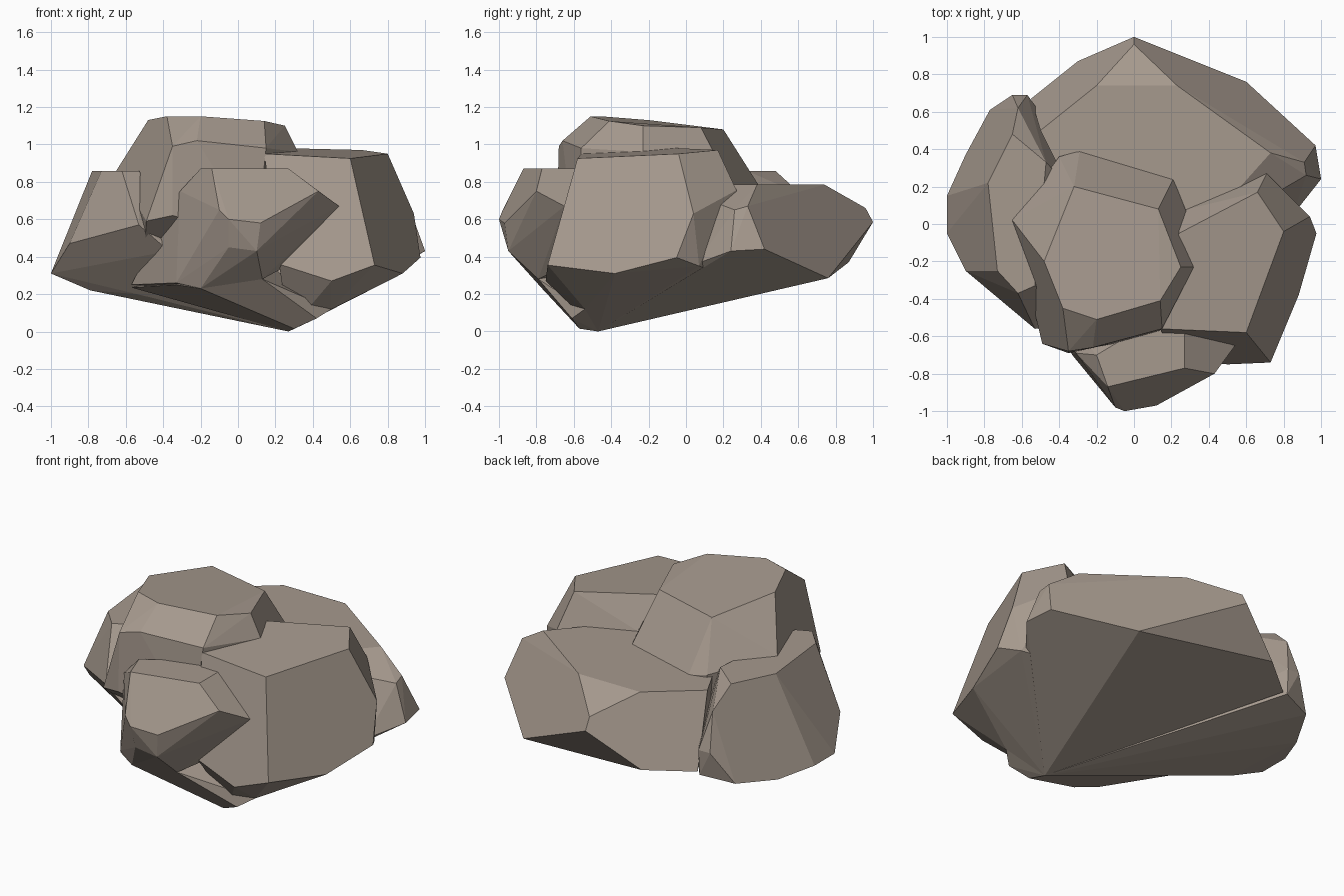
import bpy, bmesh, math


def chunk(name, pts):
    """A faceted stone lump: the hull of a few corner points."""
    bm = bmesh.new()
    for p in pts:
        bm.verts.new(p)
    res = bmesh.ops.convex_hull(bm, input=bm.verts[:])
    junk = {e for e in res["geom_interior"] + res["geom_unused"]
            if isinstance(e, bmesh.types.BMVert)}
    bmesh.ops.delete(bm, geom=list(junk), context='VERTS')
    bmesh.ops.dissolve_limit(bm, angle_limit=math.radians(4),
                             verts=bm.verts[:], edges=bm.edges[:])
    bmesh.ops.recalc_face_normals(bm, faces=bm.faces[:])
    me = bpy.data.meshes.new(name)
    bm.to_mesh(me)
    bm.free()
    ob = bpy.data.objects.new(name, me)
    bpy.context.collection.objects.link(ob)
    return ob


TIP = (.27, -.47, 0)   # lowest point, shared by the lower lumps

# tall middle lump
tower = chunk("rock", [
    (-.32, .20, 1.08), (.13, .08, 1.09), (.25, -.23, 1.10), (.14, -.41, 1.125),
    (-.20, -.51, 1.15), (-.38, -.45, 1.15), (-.48, -.20, 1.13),
    (-.29, .39, .78), (-.40, .36, .80), (.21, .24, .78), (.29, .04, .80),
    (.32, -.23, .96), (.15, -.56, .98), (-.22, -.66, 1.02), (-.35, -.68, .99),
    (-.65, .02, .86), (-.49, -.64, .59), (-.35, -.69, .62), (-.50, -.40, .40),
    (.1, -.6, .5), (-.62, .05, .6), (-.36, .37, .5), (.2, .22, .4)])

# broad back lump
back = chunk("back_lump", [
    (-.20, .74, .785), (.23, .74, .785), (.73, .38, .785), (-.50, .50, .785),
    (-.3, .1, .785), (.3, -.1, .785), (0, .96, .66), (0, 1, .585),
    (.91, .33, .67), (.92, .26, .65), (.97, .42, .44), (1, .24, .43),
    (.60, .76, .285), (-.30, .87, .37), (-.55, .67, .35), (.85, .05, .36), TIP])

# right lump
right = chunk("right_lump", [
    (.24, -.05, .98), (.66, .17, .97), (.80, -.04, .95), (.60, -.58, .925),
    (.14, -.56, .95), (.71, .27, .755), (.25, .07, .77), (.94, .04, .63),
    (.975, -.05, .395), (.73, -.74, .355), (.88, -.38, .31), (.90, .07, .35),
    (.50, -.75, .27), (.50, -.54, .12), (.22, -.72, .36), (.6, .2, .3), TIP])

# front lump, overhanging
front = chunk("front_lump", [
    (-.20, -.70, .87), (.05, -.55, .87), (.27, -.57, .87), (.27, -.77, .87),
    (-.14, -.87, .87), (.43, -.80, .75), (.54, -.65, .67), (-.10, -.98, .65),
    (-.05, -1, .60), (.12, -.97, .58), (-.05, -.95, .45), (.10, -.95, .43),
    (.13, -.79, .28), (-.20, -.77, .23), (-.33, -.70, .26), (-.57, -.28, .25),
    (-.31, -.69, .75), (.26, -.65, .35), (0, -.4, .3)])

# left lump, flat on top and undercut at the front
left = chunk("left_lump", [
    (-.78, .22, .857), (-.65, .48, .857), (-.47, .33, .857),
    (-.73, -.25, .857), (-.62, -.37, .857), (-.53, -.33, .857),
    (-.90, -.25, .47), (-.53, -.56, .57), (-1, -.05, .31), (-1, .15, .31),
    (-.90, .37, .28), (-.77, .61, .31), (-.62, .62, .73), (-.65, .69, .50),
    (-.57, .69, .50), (-.57, .68, .34), (-.79, -.08, .22), (-.54, -.22, .20),
    (-.37, -.55, .43), (-.2, 0, .4), TIP])

# sloping foot under the front
foot = chunk("foot", [
    (.13, -.79, .28), (-.20, -.77, .23), (-.33, -.70, .25), (.42, -.61, .07),
    (.50, -.54, .12), (.30, -.57, .015), (-.57, -.27, .235), (.1, -.3, .4), TIP])

# fuse the lumps into one stone
lumps = [back, right, front, left, foot]
for ob in lumps:
    m = tower.modifiers.new("fuse_" + ob.name, 'BOOLEAN')
    m.operation, m.solver, m.object = 'UNION', 'EXACT', ob
dg = bpy.context.evaluated_depsgraph_get()
fused = bpy.data.meshes.new_from_object(tower.evaluated_get(dg))
tower.modifiers.clear()
tower.data = fused
for ob in lumps:
    bpy.data.objects.remove(ob)

# warm grey-brown stone
mat = bpy.data.materials.new("stone")
mat.diffuse_color = (.38, .32, .27, 1)
tower.data.materials.clear()
tower.data.materials.append(mat)
